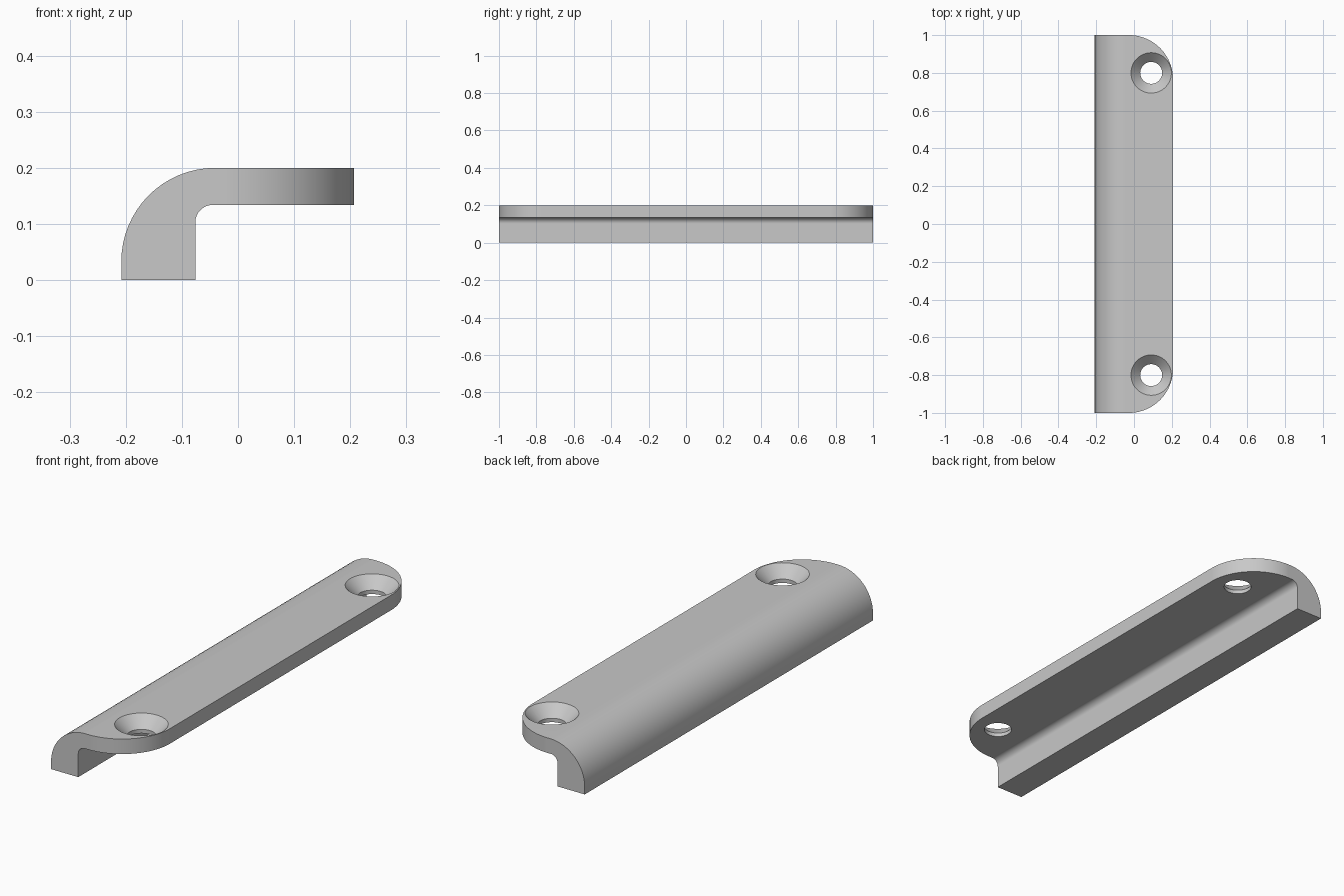
import bpy
import bmesh
from math import sin, cos, radians

cube = bpy.data.objects.get("Cube")
if cube:
    bpy.data.objects.remove(cube, do_unlink=True)

# Single grey material
COLOUR = (0.58, 0.58, 0.58, 1)
grey = bpy.data.materials.new("light_grey")
grey.use_nodes = True
grey.diffuse_color = COLOUR
grey.node_tree.nodes["Principled BSDF"].inputs["Base Color"].default_value = COLOUR

LEFT, RIGHT = -0.208, 0.207
TOP, LEDGE = 0.2, 0.134
OUTER, INNER, CORNER = 0.167, 0.031, 0.235
WALL = -0.076


def arc(cx, cy, r, start, end, n):
    angles = [radians(start + (end - start) * i / n) for i in range(n + 1)]
    return [(cx + r * cos(a), cy + r * sin(a)) for a in angles]


def prism(name, points, direction):
    """Extrude a closed 3D outline along a direction."""
    bm = bmesh.new()
    face = bm.faces.new([bm.verts.new(p) for p in points])
    new = bmesh.ops.extrude_face_region(bm, geom=[face])["geom"]
    verts = [v for v in new if isinstance(v, bmesh.types.BMVert)]
    bmesh.ops.translate(bm, verts=verts, vec=direction)
    return finish(name, bm)


def lathe(name, profile, x, y, n=48):
    """Stack rings of (radius, height) into a closed solid."""
    bm = bmesh.new()
    rings = [[bm.verts.new((x + px, y + py, z)) for px, py in arc(0, 0, r, 0, 360, n)[:-1]]
             for r, z in profile]
    for a, b in zip(rings, rings[1:]):
        for i in range(n):
            j = (i + 1) % n
            bm.faces.new((a[i], a[j], b[j], b[i]))
    bm.faces.new(rings[0])
    bm.faces.new(rings[-1])
    return finish(name, bm)


def finish(name, bm):
    bmesh.ops.recalc_face_normals(bm, faces=bm.faces)
    mesh = bpy.data.meshes.new(name)
    bm.to_mesh(mesh)
    bm.free()
    mesh.materials.append(grey)
    obj = bpy.data.objects.new(name, mesh)
    bpy.context.collection.objects.link(obj)
    return obj


def cut(obj, cutter, operation):
    cutter.hide_render = True
    mod = obj.modifiers.new("cut", "BOOLEAN")
    mod.operation, mod.object, mod.solver = operation, cutter, "EXACT"
    bpy.context.view_layer.objects.active = obj
    bpy.ops.object.modifier_apply(modifier=mod.name)
    bpy.data.objects.remove(cutter, do_unlink=True)


# Hooked cross-section, run along the length
section = [(LEFT, 0), (WALL, 0)]
section += arc(WALL + INNER, LEDGE - INNER, INNER, 180, 90, 8)
section += [(RIGHT, LEDGE), (RIGHT, TOP)]
section += arc(LEFT + OUTER, TOP - OUTER, OUTER, 90, 180, 16)
handle = prism("edge_pull_handle", [(x, -1, z) for x, z in section], (0, 2, 0))

# Plan outline rounds the two flange corners
cx, cy = RIGHT - CORNER, 1 - CORNER
plan = [(-0.4, 1.0), (-0.4, -1.0)]
plan += arc(cx, -cy, CORNER, -90, 0, 20) + arc(cx, cy, CORNER, 0, 90, 20)
# Small overshoot keeps the flat sides clear of coplanar cuts
plan = [(x + 0.0002, y * 1.0002) for x, y in plan]
cut(handle, prism("plan_cutter", [(x, y, -0.1) for x, y in plan], (0, 0, 0.5)), "INTERSECT")

# Countersunk screw holes
HOLE, SINK = 0.058, 0.107
for y in (-0.8, 0.8):
    profile = [(HOLE, 0.05), (HOLE, 0.151), (SINK, TOP), (SINK, TOP + 0.05)]
    cut(handle, lathe("screw_hole_cutter", profile, 0.091, y), "DIFFERENCE")

# Smooth curves, crisp edges
bpy.ops.object.select_all(action="DESELECT")
handle.select_set(True)
bpy.context.view_layer.objects.active = handle
bpy.ops.object.shade_smooth_by_angle(angle=radians(30))
normals = handle.modifiers.new("flat_faces", "WEIGHTED_NORMAL")
normals.keep_sharp = True
